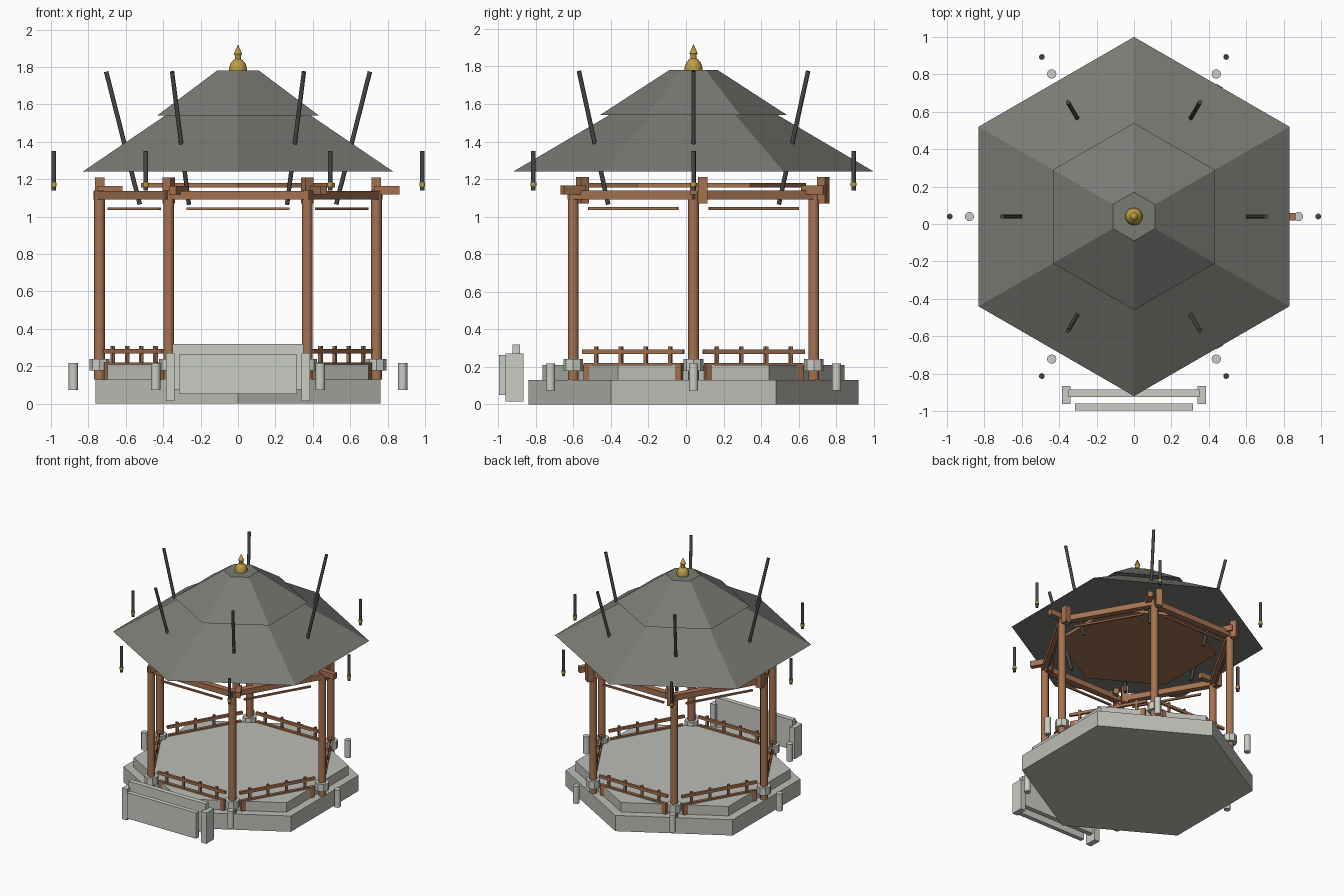
import bpy, bmesh, math
from mathutils import Vector, Matrix

if "Cube" in bpy.data.objects:
    bpy.data.objects.remove(bpy.data.objects["Cube"], do_unlink=True)

CY = 0.04            # pavilion axis in y
POST_R = 0.74        # radius of the ring of posts
SIDES = range(6)


def material(name, srgb):
    mat = bpy.data.materials.new(name)
    mat.use_nodes = True
    colour = [((c + 0.055) / 1.055) ** 2.4 for c in srgb] + [1]
    mat.diffuse_color = colour
    mat.node_tree.nodes["Principled BSDF"].inputs["Base Color"].default_value = colour
    return mat


STONE = material("grey stone", (0.74, 0.74, 0.715))
PALE = material("pale stone", (0.79, 0.80, 0.77))
WOOD = material("brown wood", (0.65, 0.45, 0.32))
TILE = material("roof grey", (0.48, 0.48, 0.46))
DARK = material("charcoal", (0.28, 0.285, 0.275))
GOLD = material("gold", (0.74, 0.62, 0.27))


def finish(name, bm, mat, smooth=False):
    mesh = bpy.data.meshes.new(name)
    bm.to_mesh(mesh)
    bm.free()
    mesh.materials.append(mat)
    obj = bpy.data.objects.new(name, mesh)
    bpy.context.collection.objects.link(obj)
    if smooth:
        bpy.ops.object.select_all(action="DESELECT")
        obj.select_set(True)
        bpy.context.view_layer.objects.active = obj
        bpy.ops.object.shade_smooth_by_angle(angle=math.radians(40))
    return obj


def ring(k, radius, z=0.0):
    a = math.radians(60 * k)
    return Vector((radius * math.cos(a), CY + radius * math.sin(a), z))


def frustum(name, r1, r2, z1, z2, mat, sides=6, at=(0, CY), smooth=False):
    bm = bmesh.new()
    bmesh.ops.create_cone(bm, cap_ends=True, segments=sides, radius1=r1, radius2=r2,
                          depth=z2 - z1,
                          matrix=Matrix.Translation((at[0], at[1], (z1 + z2) / 2)))
    return finish(name, bm, mat, smooth)


def rod(name, p, q, radius, mat, sides=10):
    bm = bmesh.new()
    turn = (q - p).to_track_quat("Z", "Y").to_matrix().to_4x4()
    bmesh.ops.create_cone(bm, cap_ends=True, segments=sides, radius1=radius, radius2=radius,
                          depth=(q - p).length,
                          matrix=Matrix.Translation((p + q) / 2) @ turn)
    return finish(name, bm, mat, True)


def box(name, centre, size, mat, turn=0.0):
    bm = bmesh.new()
    bmesh.ops.create_cube(bm, size=1, matrix=Matrix.Translation(centre)
                          @ Matrix.Rotation(turn, 4, "Z") @ Matrix.Diagonal((*size, 1)))
    return finish(name, bm, mat)


def lathe(name, profile, mat, sides=16):
    bm = bmesh.new()
    verts = [bm.verts.new((r, CY, z)) for r, z in profile]
    edges = [bm.edges.new(pair) for pair in zip(verts, verts[1:])]
    bmesh.ops.spin(bm, geom=verts + edges, cent=(0, CY, 0), axis=(0, 0, 1),
                   angle=math.tau, steps=sides)
    bmesh.ops.remove_doubles(bm, verts=bm.verts, dist=0.0005)
    bmesh.ops.recalc_face_normals(bm, faces=bm.faces)
    return finish(name, bm, mat, True)


# Stepped stone platform
frustum("platform_lower_step", 0.88, 0.88, 0, 0.13, STONE)
frustum("platform_upper_step", 0.805, 0.805, 0.13, 0.208, STONE)

# Two-tier roof, ceiling and finial
frustum("roof_lower_tier", 0.96, 0.45, 1.24, 1.54, TILE)
frustum("roof_upper_tier", 0.50, 0.13, 1.54, 1.78, TILE)
frustum("ceiling", 0.60, 0.60, 1.155, 1.18, WOOD)
lathe("finial", [(0, 1.78), (0.047, 1.78), (0.047, 1.797), (0.039, 1.82), (0.025, 1.837),
                 (0.017, 1.842), (0.017, 1.862), (0.022, 1.87), (0, 1.92)], GOLD)

for k in SIDES:
    angle = math.radians(60 * k)
    p = ring(k, POST_R)

    # Post on its drum, with a crossed bracket at the top
    rod("post", p + Vector((0, 0, 0.13)), p + Vector((0, 0, 1.14)), 0.029, WOOD, 12)
    frustum("post_drum", 0.053, 0.053, 0.178, 0.24, PALE, 8, p.xy)
    box("bracket_arm", p + Vector((0.055, 0, 1.142)), (0.135, 0.04, 0.046), WOOD, angle)
    box("bracket_peg", p + Vector((0, 0.05, 1.14)), (0.05, 0.05, 0.14), WOOD, angle)

    # Floor-level stone bollard
    b = ring(k, 0.88)
    frustum("bollard", 0.025, 0.025, 0.073, 0.217, PALE, 12, b.xy, True)

    # Slanted rod through the roof, and a hanging rod with its bead
    rod("slanted_rod", ring(k, 0.525, 1.065), ring(k, 0.705, 1.775), 0.012, DARK)
    rod("hanging_rod", ring(k, 0.985, 1.14), ring(k, 0.985, 1.35), 0.012, DARK)
    rod("hanging_bead", ring(k, 0.985, 1.162), ring(k, 0.985, 1.182), 0.016, GOLD)

    # Beam, hanging bar and railing along one side
    side = (ring(k, POST_R) + ring(k + 1, POST_R)) / 2
    turn = angle + math.radians(120)
    along = Vector((math.cos(turn), math.sin(turn), 0))
    up = Vector((0, 0, 1))
    box("beam", side + up * 1.115, (0.78, 0.05, 0.046), WOOD, turn)
    box("hanging_bar", side + up * 1.043, (0.55, 0.014, 0.014), WOOD, turn)
    box("rail_top", side + up * 0.28, (0.62, 0.02, 0.022), WOOD, turn)
    box("rail_panel", side + up * 0.175, (0.60, 0.024, 0.09), WOOD, turn)
    for i in range(4):
        box("baluster", side + along * (i - 1.5) * 0.152 + up * 0.26,
            (0.018, 0.018, 0.095), WOOD, turn)

# Free-standing stone screen at the front
box("screen_wall", (0, -0.905, 0.197), (0.70, 0.04, 0.245), PALE)
box("screen_panel", (0, -0.978, 0.157), (0.63, 0.036, 0.213), PALE)
for s in (-1, 1):
    box("screen_pier", (s * 0.362, -0.914, 0.142), (0.046, 0.098, 0.255), PALE)
